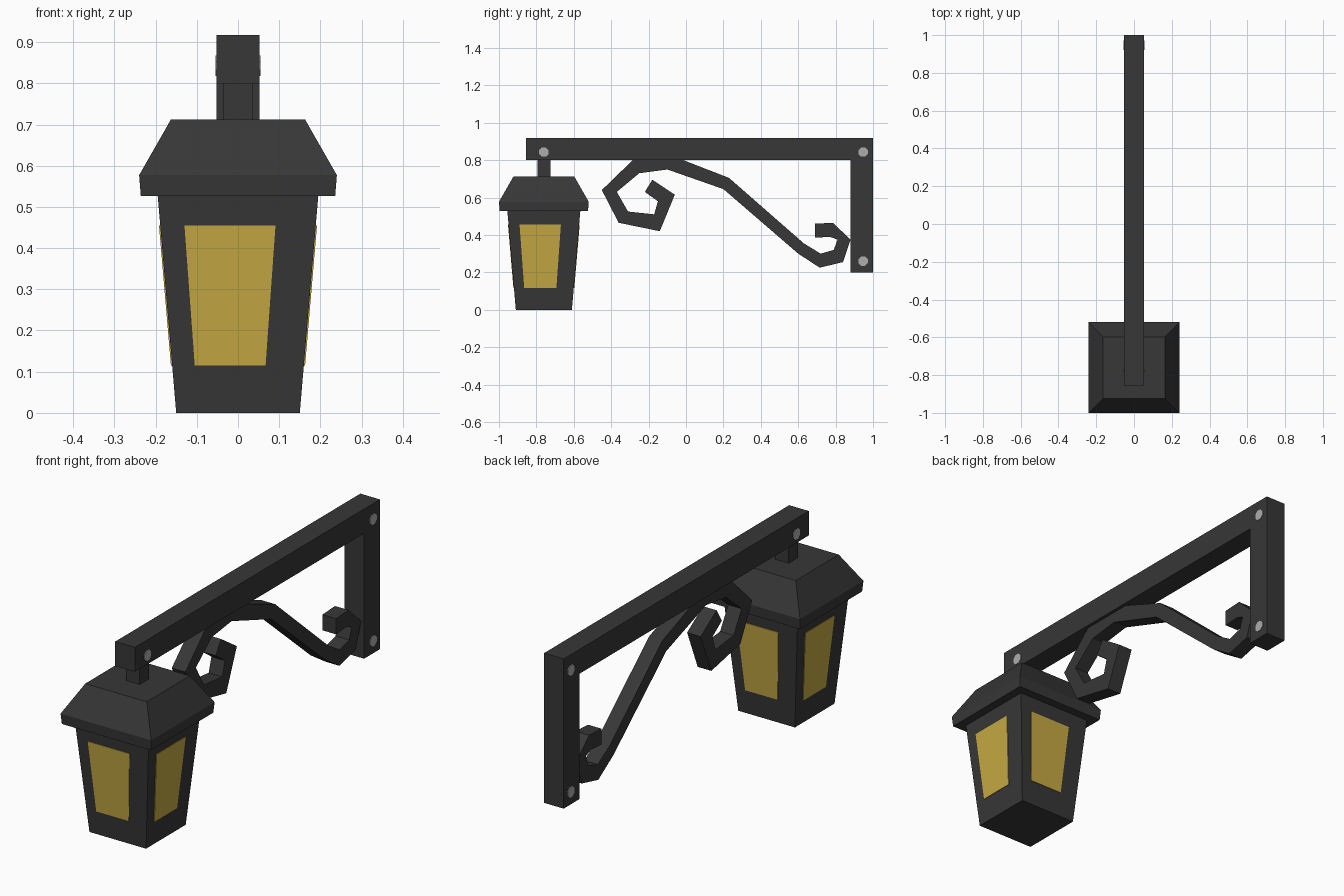
import bpy, bmesh, math
from mathutils import Matrix

if "Cube" in bpy.data.objects:
    bpy.data.objects.remove(bpy.data.objects["Cube"])


def material(name, rgb):
    m = bpy.data.materials.new(name)
    m.diffuse_color = (*rgb, 1)
    m.use_nodes = True
    m.node_tree.nodes["Principled BSDF"].inputs["Base Color"].default_value = m.diffuse_color
    return m


IRON = material("dark iron", (0.038, 0.038, 0.038))
GLASS = material("amber glass", (0.57, 0.40, 0.056))
STEEL = material("light steel", (0.42, 0.42, 0.42))
LY = -0.76  # lantern centre on y


def loft(name, loops, mat, matrix=None):
    """Closed solid through a series of equal-length loops."""
    bm = bmesh.new()
    rings = [[bm.verts.new(p) for p in loop] for loop in loops]
    n = len(rings[0])
    for a, b in zip(rings, rings[1:]):
        for i in range(n):
            j = (i + 1) % n
            bm.faces.new((a[i], a[j], b[j], b[i]))
    bm.faces.new(rings[0][::-1])
    bm.faces.new(rings[-1])
    bmesh.ops.recalc_face_normals(bm, faces=bm.faces)
    me = bpy.data.meshes.new(name)
    if matrix:
        bm.transform(matrix)
    bm.to_mesh(me)
    bm.free()
    me.materials.append(mat)
    ob = bpy.data.objects.new(name, me)
    bpy.context.collection.objects.link(ob)
    return ob


def square(h, z):
    return [(-h, LY - h, z), (h, LY - h, z), (h, LY + h, z), (-h, LY + h, z)]


def box(name, hx, y0, y1, z0, z1):
    loft(name, [[(-hx, y0, z), (hx, y0, z), (hx, y1, z), (-hx, y1, z)]
                for z in (z0, z1)], IRON)


# Bracket bars and hanging stem
box("top_beam", 0.052, -0.855, 1.0, 0.80, 0.917)
box("wall_post", 0.052, 0.88, 1.0, 0.20, 0.80)
box("hanging_stem", 0.036, LY - 0.035, LY + 0.035, 0.70, 0.81)

# Lantern body and roof
loft("lantern_body", [square(0.15, 0), square(0.196, 0.54)], IRON)
loft("lantern_roof", [square(0.236, 0.527), square(0.24, 0.577),
                      square(0.163, 0.712)], IRON)

# Glass panes: thin tapered plates, set a little to the left on each side
for k, side in enumerate(("front", "right", "back", "left")):
    def pane(offset):
        pts = ((-0.105, 0.115), (0.067, 0.115), (0.091, 0.455), (-0.13, 0.455))
        return [(x, -(0.15 + 0.0852 * z + offset), z) for x, z in pts]
    turn = Matrix.Translation((0, LY, 0)) @ Matrix.Rotation(k * math.pi / 2, 4, 'Z')
    loft(side + "_pane", [pane(-0.003), pane(0.003)], GLASS, turn)

# Scroll brace: paired (y, z) edge points along the strip
scroll = [
    (-.18, .695, -.22, .63), (-.06, .615, -.15, .58), (-.14, .42, -.17, .51),
    (-.36, .465, -.31, .525), (-.45, .64, -.37, .63), (-.285, .80, -.25, .73),
    (-.02, .802, -.10, .75), (.23, .705, .20, .645), (.63, .355, .60, .30),
    (.72, .30, .715, .225), (.79, .32, .84, .255), (.81, .375, .88, .375),
    (.77, .39, .785, .465), (.69, .385, .69, .46)]
loft("scroll_brace", [[(-.036, a, b), (.036, a, b), (.036, c, d), (-.036, c, d)]
                      for a, b, c, d in scroll], IRON)

# Rivets on both sides of the bars
for i, (y, z) in enumerate(((LY, 0.843), (0.947, 0.843), (0.947, 0.26))):
    for s, side in ((-1, "left"), (1, "right")):
        ring = [(y + 0.027 * math.cos(a), z + 0.027 * math.sin(a))
                for a in (math.pi / 8 + j * math.pi / 4 for j in range(8))]
        loft(f"{side}_rivet_{i}", [[(s * x, p, q) for p, q in ring]
                                   for x in (0.049, 0.055)], STEEL)
